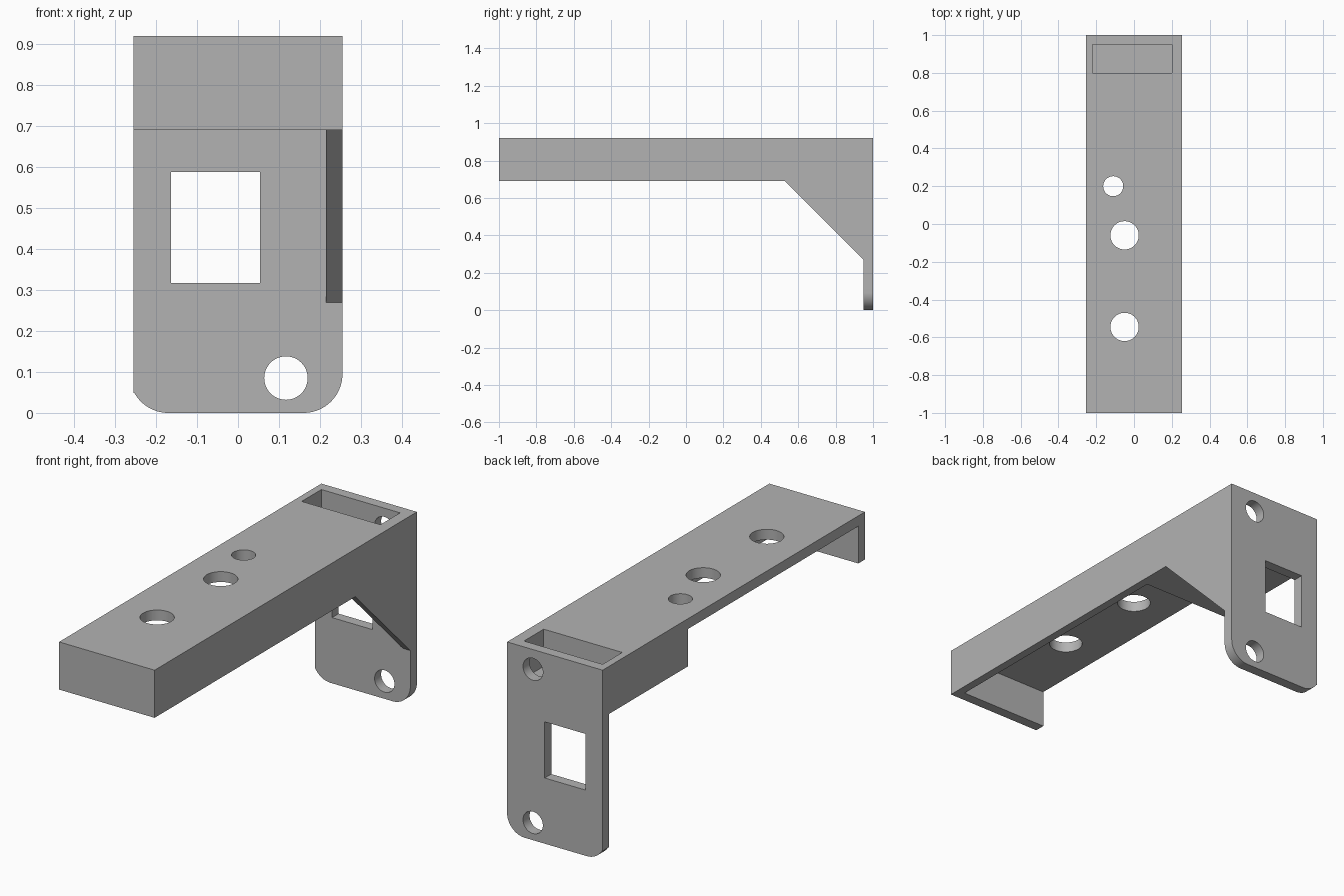
import bpy
import bmesh
from math import cos, sin, pi, radians
from mathutils import Vector

cube = bpy.data.objects.get("Cube")
if cube:
    bpy.data.objects.remove(cube, do_unlink=True)

grey = bpy.data.materials.new("plain_grey")
grey.use_nodes = True
COLOUR = (0.45, 0.45, 0.45, 1)
grey.diffuse_color = COLOUR
grey.node_tree.nodes["Principled BSDF"].inputs["Base Color"].default_value = COLOUR

# Overall sizes
W, H, T = 0.255, 0.92, 0.05
PLATE_Z = H - T        # underside of the top plate
SKIRT_Z = 0.69         # lower edge of the walls
BACK_Y = 1 - T         # inner face of the back plate
SIDE_X = 0.215         # inner face of the side wall


def prism(name, points, axis, lo, hi):
    """Extrude a 2D outline along the x, y or z axis."""
    def place(p, d):
        a, b = p
        return Vector({"x": (d, a, b), "y": (a, d, b), "z": (a, b, d)}[axis])
    bm = bmesh.new()
    face = bm.faces.new([bm.verts.new(place(p, lo)) for p in points])
    ext = bmesh.ops.extrude_face_region(bm, geom=[face], use_keep_orig=True)
    shift = place((0, 0), hi - lo)
    verts = [g for g in ext["geom"] if isinstance(g, bmesh.types.BMVert)]
    bmesh.ops.translate(bm, verts=verts, vec=shift)
    bmesh.ops.recalc_face_normals(bm, faces=bm.faces)
    mesh = bpy.data.meshes.new(name)
    bm.to_mesh(mesh)
    bm.free()
    mesh.materials.append(grey)
    obj = bpy.data.objects.new(name, mesh)
    bpy.context.collection.objects.link(obj)
    return obj


def rect(a0, a1, b0, b1):
    return [(a0, b0), (a1, b0), (a1, b1), (a0, b1)]


def arc(a, b, r, start=0.0, end=2 * pi, n=48):
    step = (end - start) / n
    return [(a + r * cos(start + i * step), b + r * sin(start + i * step))
            for i in range(n + 1)]


def circle(a, b, r):
    return arc(a, b, r)[:-1]


def cut(obj, cutters):
    """Subtract the cutters, then bake the result and smooth round walls."""
    for c in cutters:
        c.hide_render = True
        mod = obj.modifiers.new("cut", "BOOLEAN")
        mod.operation = "DIFFERENCE"
        mod.solver = "EXACT"
        mod.object = c
    bpy.context.view_layer.update()
    graph = bpy.context.evaluated_depsgraph_get()
    baked = bpy.data.meshes.new_from_object(obj.evaluated_get(graph))
    obj.modifiers.clear()
    obj.data = baked
    for c in cutters:
        bpy.data.objects.remove(c, do_unlink=True)
    bpy.ops.object.select_all(action="DESELECT")
    obj.select_set(True)
    bpy.context.view_layer.objects.active = obj
    bpy.ops.object.shade_smooth_by_angle(angle=radians(30))


def pocket():
    return prism("pocket_cutter", rect(-0.22, 0.2, 0.8, BACK_Y + 0.02), "z", 0.74, 1)


# Top plate with three round holes and the pocket mouth
top_plate = prism("top_plate", rect(-W, W, -1, BACK_Y), "z", PLATE_Z, H)
top_holes = [(-0.11, 0.2, 0.053), (-0.05, -0.06, 0.075), (-0.05, -0.545, 0.075)]
cut(top_plate, [prism("hole_cutter", circle(*h), "z", 0.8, 1) for h in top_holes]
    + [pocket()])

# Front wall
prism("front_wall", rect(-W, W, SKIRT_Z, PLATE_Z), "y", -1, -1 + T)

# Side wall that widens into a sloped gusset at the back
gusset = [(-1 + T, PLATE_Z), (-1 + T, SKIRT_Z), (0.53, SKIRT_Z),
          (BACK_Y, 0.27), (BACK_Y, PLATE_Z)]
prism("side_wall", gusset, "x", SIDE_X, W)

# Block under the plate that holds the pocket
holder = prism("pocket_block", rect(-W, SIDE_X, 0.35, BACK_Y), "z", SKIRT_Z, PLATE_Z)
cut(holder, [pocket()])

# Back plate with rounded lower corners (the one at -x is trimmed by the edge)
R = 0.095
left_arc = [p for p in arc(-0.17, R, R, pi, 1.5 * pi, 32) if p[0] > -W]
outline = ([(-W, H), (-W, 0.047)] + left_arc
           + arc(W - R, R, R, -pi / 2, 0, 24) + [(W, H)])
back_plate = prism("back_plate", outline, "y", BACK_Y, 1)
back_cutters = [prism("hole_cutter", circle(0.117, z, 0.053), "y", 0.9, 1.1)
                for z in (0.085, 0.825)]
back_cutters.append(prism("window_cutter", rect(-0.163, 0.054, 0.317, 0.588),
                          "y", 0.9, 1.1))
cut(back_plate, back_cutters)
